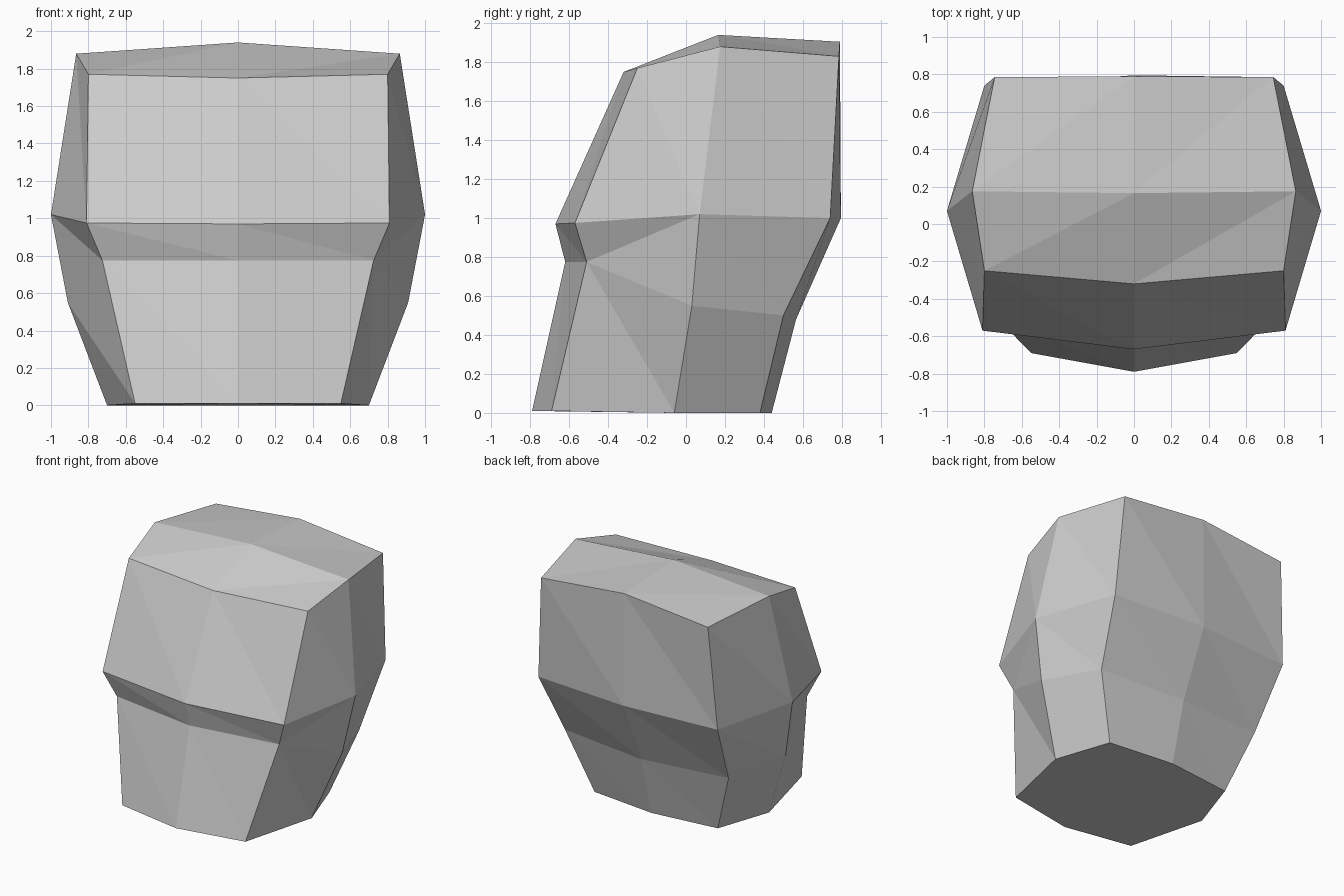
import bpy
import bmesh

default_cube = bpy.data.objects.get("Cube")
if default_cube:
    bpy.data.objects.remove(default_cube, do_unlink=True)

# Half rings from bottom to top: front centre, front corner, side, back corner, back centre
half_rings = [
    [(0, -.79, .01), (.55, -.69, .01), (.7, -.06, 0), (.55, .38, 0), (0, .44, 0)],
    [(0, -.62, .775), (.725, -.51, .775), (.91, .03, .55), (.73, .5, .5), (0, .565, .48)],
    [(0, -.67, .97), (.81, -.57, .975), (1, .07, 1.02), (.8, .74, 1), (0, .795, 1)],
    [(0, -.32, 1.75), (.8, -.25, 1.77), (.865, .175, 1.88), (.745, .785, 1.83), (0, .79, 1.905)],
]
top_ridge_centre = (0, .165, 1.94)


def full_ring(half):
    """Complete a half ring with its mirrored points."""
    mirrored = [(-x, y, z) for x, y, z in half[-2:0:-1]]
    return half + mirrored


def folded_quad(bm, a, b, c, d):
    """Add a quad split along the a-c diagonal."""
    bm.faces.new((a, b, c))
    bm.faces.new((a, c, d))


bm = bmesh.new()
rings = [[bm.verts.new(p) for p in full_ring(half)] for half in half_rings]

# Faceted walls between neighbouring rings
for level, (low, high) in enumerate(zip(rings, rings[1:])):
    for i in range(len(low)):
        j = (i + 1) % len(low)
        if level == 1 and i == 1:
            folded_quad(bm, low[i], low[j], high[j], high[i])
        else:
            folded_quad(bm, low[j], high[j], high[i], low[i])

# Flat underside
bm.faces.new(list(reversed(rings[0])))

# Ridged top
front, left_front, left, left_back, back, right_back, right, right_front = rings[-1]
ridge = bm.verts.new(top_ridge_centre)
folded_quad(bm, right_front, front, ridge, right)
folded_quad(bm, front, left_front, left, ridge)
folded_quad(bm, right, ridge, back, right_back)
folded_quad(bm, ridge, left, left_back, back)

bmesh.ops.recalc_face_normals(bm, faces=bm.faces[:])
mesh = bpy.data.meshes.new("faceted_body")
bm.to_mesh(mesh)
bm.free()

# Single plain grey surface
grey = bpy.data.materials.new("plain_grey")
grey.use_nodes = True
colour = (.6, .6, .6, 1)
grey.diffuse_color = colour
for node in grey.node_tree.nodes:
    if node.type == "BSDF_PRINCIPLED":
        node.inputs["Base Color"].default_value = colour
mesh.materials.append(grey)

body = bpy.data.objects.new("faceted_body", mesh)
bpy.context.collection.objects.link(body)
